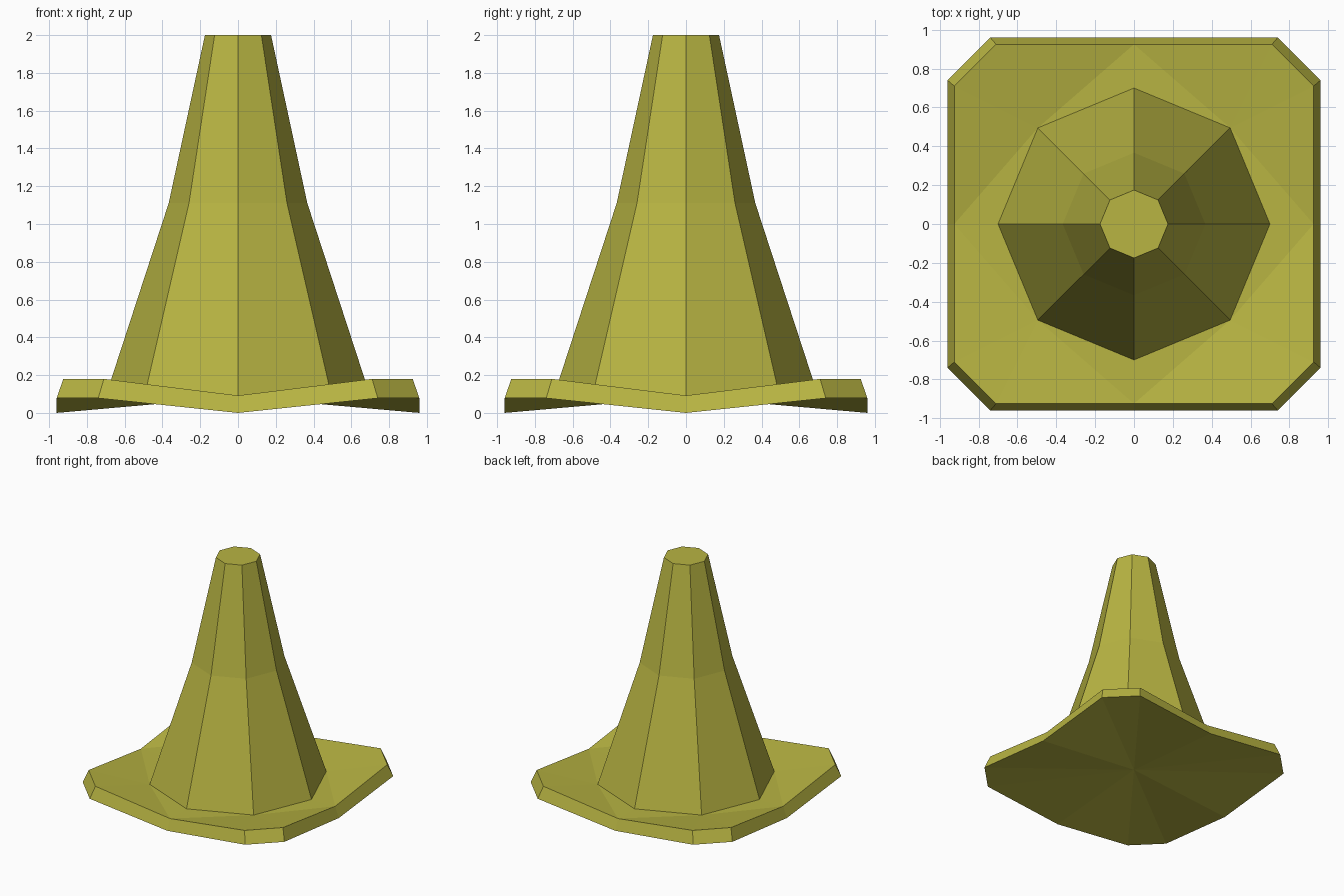
import bpy, bmesh
from math import sin, cos, pi

if "Cube" in bpy.data.objects:
    bpy.data.objects.remove(bpy.data.objects["Cube"], do_unlink=True)

paint = bpy.data.materials.new("olive_yellow")
paint.use_nodes = True
colour = (0.48, 0.46, 0.055, 1)
paint.diffuse_color = colour
paint.node_tree.nodes["Principled BSDF"].inputs["Base Color"].default_value = colour


def finish(bm, name):
    bmesh.ops.recalc_face_normals(bm, faces=bm.faces)
    mesh = bpy.data.meshes.new(name)
    bm.to_mesh(mesh)
    bm.free()
    mesh.materials.append(paint)
    obj = bpy.data.objects.new(name, mesh)
    bpy.context.collection.objects.link(obj)
    return obj


def ring(bm, radius, z):
    return [bm.verts.new((radius * cos(i * pi / 4), radius * sin(i * pi / 4), z))
            for i in range(8)]


def foot_outline(bm, half, near, mid_z, corner_z):
    """Square with clipped, raised corners and low side midpoints."""
    verts = []
    x, y = 1, 0
    for _ in range(4):
        for u, v, z in ((half, 0, mid_z), (half, near, corner_z), (near, half, corner_z)):
            verts.append(bm.verts.new((u * x - v * y, u * y + v * x, z)))
        x, y = -y, x
    return verts


def bridge(bm, low, high):
    n = len(low)
    for i in range(n):
        j = (i + 1) % n
        bm.faces.new((low[i], low[j], high[j], high[i]))


# Tapered eight-sided body with a flat cap
bm = bmesh.new()
rings = [ring(bm, r, z) for r, z in ((0.70, 0.09), (0.367, 1.11), (0.175, 2.0))]
for low, high in zip(rings, rings[1:]):
    bridge(bm, low, high)
bm.faces.new(rings[-1])
finish(bm, "cone_body")

# Warped foot plate: rim, upper surface around the body, domed underside
bm = bmesh.new()
bottom = foot_outline(bm, 0.96, 0.74, 0.0, 0.078)
top = foot_outline(bm, 0.925, 0.71, 0.092, 0.18)
inner = ring(bm, 0.70, 0.09)
bridge(bm, bottom, top)
for q in range(4):
    mid, c1, c2, nxt = (top[(3 * q + k) % 12] for k in range(4))
    axis, diag, axis2 = (inner[(2 * q + k) % 8] for k in range(3))
    for face in ((mid, c1, diag), (mid, diag, axis), (c1, c2, diag),
                 (c2, nxt, diag), (nxt, axis2, diag)):
        bm.faces.new(face)
centre = bm.verts.new((0, 0, 0.085))
for i in range(12):
    bm.faces.new((bottom[(i + 1) % 12], bottom[i], centre))
finish(bm, "foot_plate")
